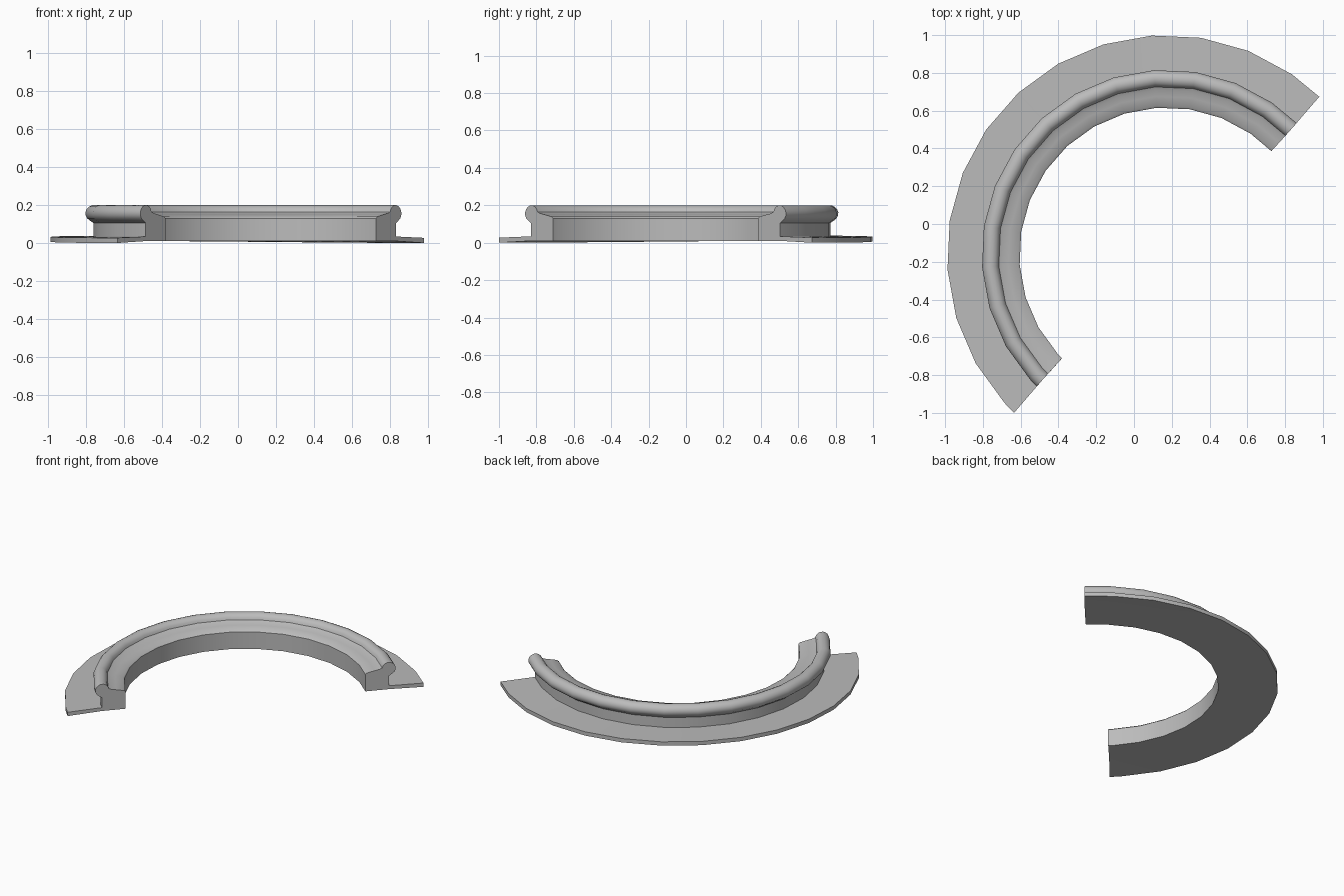
import bpy
import bmesh
from math import radians, sin, cos, pi

cube = bpy.data.objects.get("Cube")
if cube:
    bpy.data.objects.remove(cube, do_unlink=True)

CENTRE = (0.173, -0.163)
INNER, STEM, OUTER = 0.78, 0.937, 1.163
SEGMENTS = 28
STEP = 360 / SEGMENTS

# Single grey finish
grey = bpy.data.materials.new("plain grey")
grey.use_nodes = True
colour = (0.5, 0.5, 0.5, 1)
grey.diffuse_color = colour
grey.node_tree.nodes["Principled BSDF"].inputs["Base Color"].default_value = colour

# Cross-section: inner wall, sloped shoulder, rounded bead, stem, thin flange
bead = []
for i in range(11):
    a = radians(170 - i * 23)
    bead.append((0.935 + 0.045 * cos(a), 0.157 + 0.043 * sin(a)))
profile = [(INNER, 0.01), (INNER, 0.13), (0.79, 0.139), (0.84, 0.15), (0.875, 0.157)]
profile += bead
profile += [(STEM, 0.105), (STEM, 0.034), (OUTER, 0.038), (OUTER, 0.011), (STEM, 0.01)]

# Half-circle stations, with shorter slices at the two cut ends
stations = [46] + [55.3 + STEP * k for k in range(14)] + [226]


def place(r, z, degrees, is_end):
    """Point of the cross-section at one station."""
    if is_end:
        degrees -= 1.3 * (OUTER - r) / (OUTER - INNER)
    a = radians(degrees)
    # The flange sags a little towards the cut ends
    reach = max(0, r - STEM) / (OUTER - STEM)
    z -= 0.011 * reach * cos(a - radians(46)) ** 2
    return (CENTRE[0] + r * cos(a), CENTRE[1] + r * sin(a), z)


# Sweep the cross-section and close both ends
bm = bmesh.new()
rings = []
for deg in stations:
    is_end = deg in (stations[0], stations[-1])
    rings.append([bm.verts.new(place(r, z, deg, is_end)) for r, z in profile])
n = len(profile)
for a, b in zip(rings, rings[1:]):
    for i in range(n):
        j = (i + 1) % n
        bm.faces.new((a[i], a[j], b[j], b[i]))
bm.faces.new(rings[0])
bm.faces.new(rings[-1])
bmesh.ops.recalc_face_normals(bm, faces=bm.faces)

mesh = bpy.data.meshes.new("flanged_half_ring")
bm.to_mesh(mesh)
bm.free()
mesh.materials.append(grey)
ring = bpy.data.objects.new("flanged_half_ring", mesh)
bpy.context.collection.objects.link(ring)

# Smooth the curved surfaces, keep the rims crisp
bpy.ops.object.select_all(action="DESELECT")
ring.select_set(True)
bpy.context.view_layer.objects.active = ring
bpy.ops.object.shade_smooth_by_angle(angle=pi / 5)
